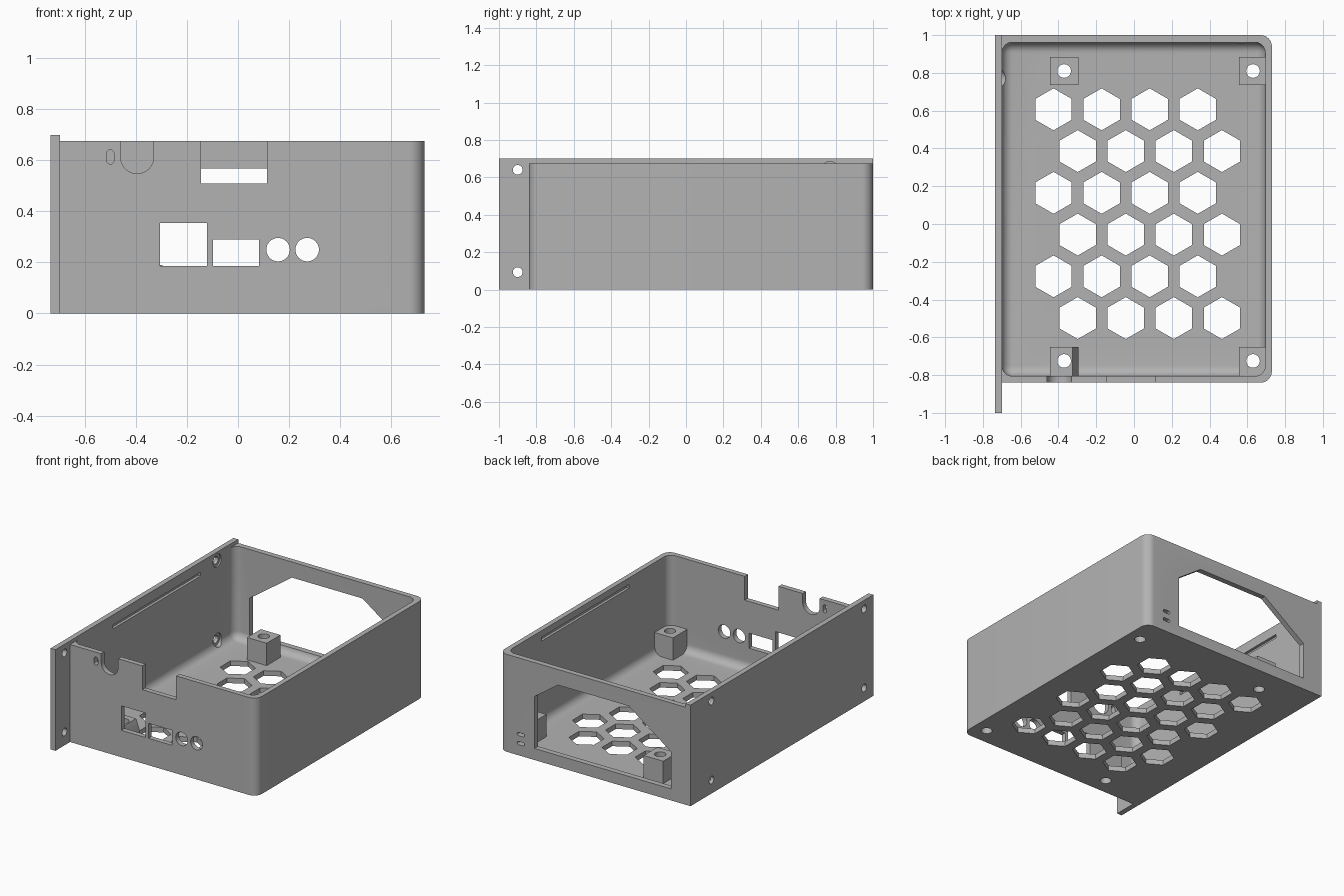
import bpy, bmesh
from math import sin, cos, pi, radians
from mathutils import Vector

cube = bpy.data.objects.get("Cube")
if cube:
    bpy.data.objects.remove(cube, do_unlink=True)

grey = bpy.data.materials.new("light grey plastic")
grey.use_nodes = True
colour = (0.45, 0.45, 0.45, 1)
grey.diffuse_color = colour
grey.node_tree.nodes["Principled BSDF"].inputs["Base Color"].default_value = colour


def finish(bm, name):
    bmesh.ops.recalc_face_normals(bm, faces=bm.faces)
    mesh = bpy.data.meshes.new(name)
    bm.to_mesh(mesh)
    bm.free()
    mesh.materials.append(grey)
    ob = bpy.data.objects.new(name, mesh)
    bpy.context.scene.collection.objects.link(ob)
    return ob


def add_prism(bm, pts, axis, lo, hi):
    """Extrude a 2D outline along an axis; outline uses the other two axes in order."""
    def place(p, d):
        c = list(p)
        c.insert("xyz".index(axis), d)
        return Vector(c)
    base = bm.faces.new([bm.verts.new(place(p, lo)) for p in pts])
    top = bmesh.ops.extrude_face_region(bm, geom=[base])["geom"]
    shift = place((0, 0), hi - lo)
    bmesh.ops.translate(bm, vec=shift, verts=[v for v in top if isinstance(v, bmesh.types.BMVert)])


def rect(x0, x1, y0, y1):
    return [(x0, y0), (x1, y0), (x1, y1), (x0, y1)]


def ring(cx, cy, r, n=32, start=0.0, sweep=2 * pi):
    steps = n if sweep >= 2 * pi else n - 1
    return [(cx + r * cos(start + sweep * i / steps), cy + r * sin(start + sweep * i / steps))
            for i in range(n)]


def oval(cx, cy, half_w, half_h):
    r = min(half_w, half_h)
    dx, dy = half_w - r, half_h - r
    pts = []
    for q, (sx, sy) in enumerate([(1, 1), (-1, 1), (-1, -1), (1, -1)]):
        pts += ring(cx + sx * dx, cy + sy * dy, r, 6, q * pi / 2 + 0.05, pi / 2 - 0.1)
    return pts


def prisms(name, outlines, axis, lo, hi):
    bm = bmesh.new()
    for pts in outlines:
        add_prism(bm, pts, axis, lo, hi)
    return finish(bm, name)


def combine(target, other, operation):
    mod = target.modifiers.new(operation, "BOOLEAN")
    mod.operation, mod.object, mod.solver = operation, other, "EXACT"
    bpy.context.view_layer.objects.active = target
    bpy.ops.object.modifier_apply(modifier=mod.name)
    bpy.data.objects.remove(other, do_unlink=True)


# Outer body with two rounded upright corners, joined to the mounting plate
R = 0.06
outline = [(-0.72, 1.0), (-0.72, -0.84)]
outline += ring(0.73 - R, -0.84 + R, R, 9, -pi / 2, pi / 2)
outline += ring(0.73 - R, 1.0 - R, R, 9, 0, pi / 2)
case = prisms("enclosure_base", [outline], "z", 0, 0.675)
combine(case, prisms("mounting_plate", [rect(-1, 1, 0, 0.7)], "x", -0.735, -0.698), "UNION")

# Hollow with filleted floor and corners
bm = bmesh.new()
add_prism(bm, rect(-0.699, 0.695, -0.805, 0.962), "z", 0.035, 0.9)
edges = [e for e in bm.edges if min(v.co.z for v in e.verts) < 0.1]
bmesh.ops.bevel(bm, geom=edges, offset=0.055, segments=8, profile=0.5, affect="EDGES")
combine(case, finish(bm, "hollow"), "DIFFERENCE")

# Screw posts; the one beside the socket has a sloped side
POST_TOP = 0.19
for name, pts in {
    "back_posts": [rect(-0.445, -0.295, 0.735, 0.885), rect(0.555, 0.71, 0.735, 0.885)],
    "front_post": [rect(0.555, 0.71, -0.82, -0.65)],
}.items():
    combine(case, prisms(name, pts, "z", 0.015, POST_TOP), "UNION")
sloped = [(-0.445, 0.015), (-0.295, 0.015), (-0.295, 0.11), (-0.325, POST_TOP), (-0.445, POST_TOP)]
combine(case, prisms("sloped_post", [sloped], "y", -0.82, -0.65), "UNION")

# Screw holes and hexagonal vents through the floor
floor_cuts = [ring(x, y, 0.036) for x in (-0.37, 0.63) for y in (-0.725, 0.81)]
for row in range(6):
    for col in range(4):
        x = -0.426 + 0.2545 * col + 0.128 * (row % 2)
        floor_cuts.append(ring(x, 0.607 - 0.221 * row, 0.111, 6, pi / 6))
combine(case, prisms("floor_cuts", floor_cuts, "z", -0.1, 0.3), "DIFFERENCE")

# Front ports, notches and small slot
arch = [(-0.33, 0.8), (-0.46, 0.8)] + ring(-0.395, 0.613, 0.065, 17, pi, pi)
front_cuts = [rect(-0.305, -0.122, 0.186, 0.355), rect(-0.098, 0.082, 0.186, 0.29),
              ring(0.157, 0.25, 0.046), ring(0.271, 0.25, 0.046),
              rect(-0.145, 0.114, 0.51, 0.8), arch, oval(-0.5, 0.613, 0.014, 0.028)]
combine(case, prisms("front_cuts", front_cuts, "y", -0.9, -0.79), "DIFFERENCE")

# Back fan opening and two slots
fan = [(-0.585, 0.08), (0.46, 0.08), (0.46, 0.44), (0.28, 0.567), (-0.26, 0.567), (-0.585, 0.337)]
back_cuts = [fan, oval(0.565, 0.147, 0.028, 0.011), oval(0.565, 0.085, 0.028, 0.011)]
combine(case, prisms("back_cuts", back_cuts, "y", 0.9, 1.1), "DIFFERENCE")

# Mounting holes in the plate, recessed on the inside
holes = [(y, z) for y in (-0.9, 0.77) for z in (0.093, 0.64)]
combine(case, prisms("plate_holes", [ring(y, z, 0.026) for y, z in holes], "x", -0.8, -0.6), "DIFFERENCE")
recess = [ring(y, z, 0.045) for y, z in holes if y > 0]
combine(case, prisms("hole_recess", recess, "x", -0.71, -0.6), "DIFFERENCE")

# Lid grooves inside both long walls
for lo, hi in ((-0.718, -0.68), (0.68, 0.713)):
    combine(case, prisms("lid_groove", [rect(-0.37, 0.59, 0.603, 0.63)], "x", lo, hi), "DIFFERENCE")

# Smooth fillets, sharp edges
bpy.ops.object.select_all(action="DESELECT")
case.select_set(True)
bpy.context.view_layer.objects.active = case
bpy.ops.object.shade_smooth_by_angle(angle=radians(30))
